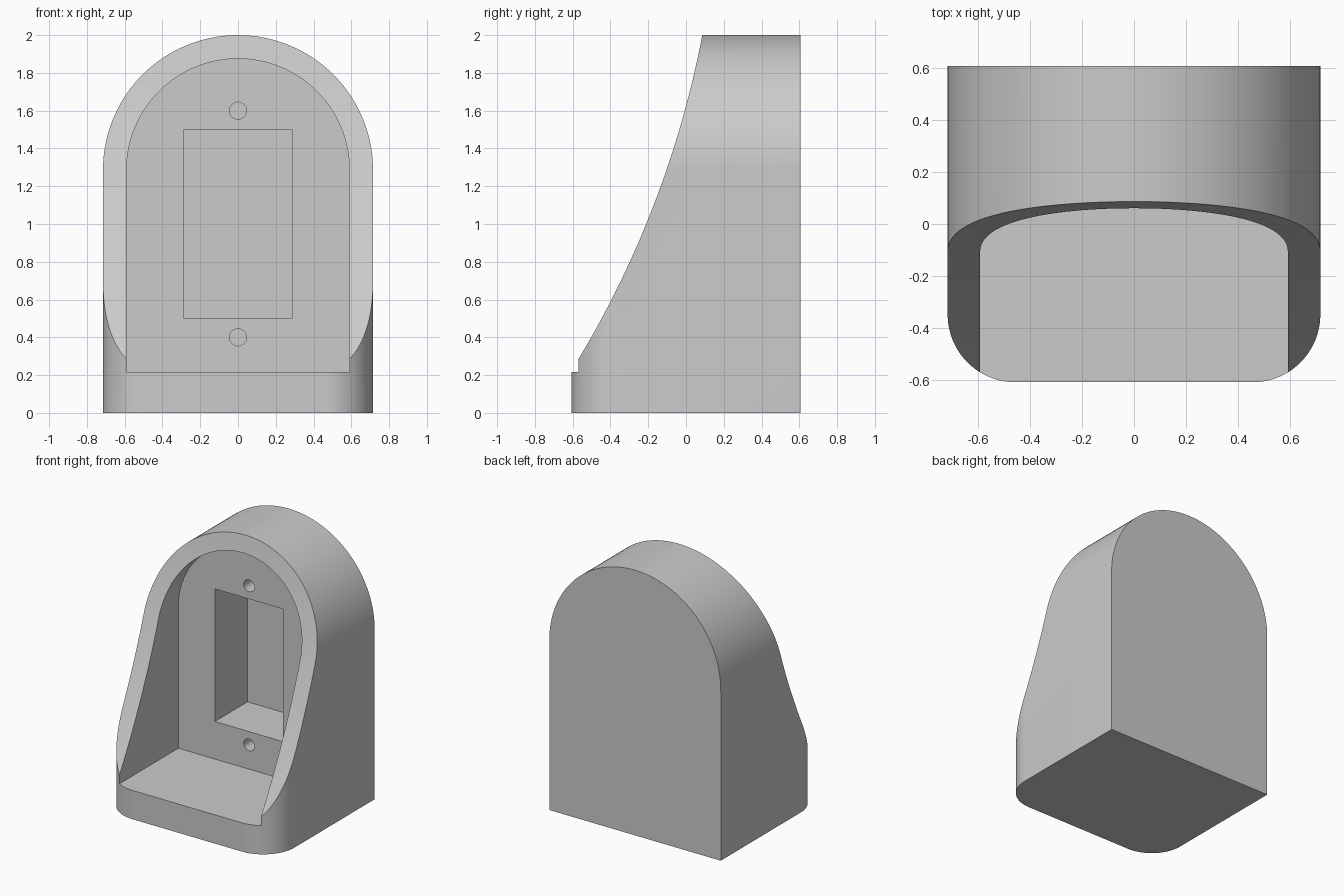
import bpy, bmesh
from math import sin, cos, pi, sqrt
from mathutils import Vector

if "Cube" in bpy.data.objects:
    bpy.data.objects.remove(bpy.data.objects["Cube"])

W, D = 0.715, 0.607      # half width, half depth
SPRING = 1.285           # height where the arches begin
FLOOR, BACK = 0.217, 0.132


def prism(name, pts, sweep):
    """Closed solid from a planar outline swept along a vector."""
    bm = bmesh.new()
    face = bm.faces.new([bm.verts.new(p) for p in pts])
    ext = bmesh.ops.extrude_face_region(bm, geom=[face])
    moved = [v for v in ext["geom"] if isinstance(v, bmesh.types.BMVert)]
    bmesh.ops.translate(bm, verts=moved, vec=Vector(sweep))
    bmesh.ops.recalc_face_normals(bm, faces=bm.faces)
    mesh = bpy.data.meshes.new(name)
    bm.to_mesh(mesh)
    bm.free()
    obj = bpy.data.objects.new(name, mesh)
    bpy.context.collection.objects.link(obj)
    return obj


def arc(cx, cy, r, a0, a1, n):
    return [(cx + r * cos(a0 + (a1 - a0) * i / n), cy + r * sin(a0 + (a1 - a0) * i / n))
            for i in range(n + 1)]


def arch(name, half, bottom, y0, y1):
    pts = [(-half, bottom), (half, bottom)] + arc(0, SPRING, half, 0, pi, 64)
    return prism(name, [(x, y0, z) for x, z in pts], (0, y1 - y0, 0))


def boolean(target, tool, op="DIFFERENCE"):
    mod = target.modifiers.new(tool.name, "BOOLEAN")
    mod.operation, mod.solver, mod.object = op, "EXACT", tool
    tool.hide_render = True
    bpy.context.view_layer.objects.active = target
    bpy.ops.object.modifier_apply(modifier=mod.name)
    bpy.data.objects.remove(tool)


# Arched body with rounded front corners
body = arch("arched_housing", W, 0, -1, D)
R = 0.26
plan = ([(0.9, 0.9), (-0.9, 0.9), (-0.9, -D + R), (-W, -D + R)]
        + arc(-W + R, -D + R, R, pi, 1.5 * pi, 20)[1:]
        + arc(W - R, -D + R, R, 1.5 * pi, 2 * pi, 20) + [(0.9, -D + R)])
boolean(body, prism("plan_outline", [(x, y, -0.1) for x, y in plan], (0, 0, 2.4)), "INTERSECT")

# Concave sloping front
slope = []
for i in range(49):
    z = 0.1 + 2.1 * i / 48
    slope.append((-5.075 + sqrt(5.255 ** 2 - (z - 2.989) ** 2), z))
slope += [(-1.0, 2.2), (-1.0, 0.1)]
boolean(body, prism("front_slope", [(-1, y, z) for y, z in slope], (2, 0, 0)))

# Arched recess, rectangular pocket and screw holes
boolean(body, arch("recess", 0.59, FLOOR, -1, BACK))
pocket = [(-0.285, 0.5), (0.285, 0.5), (0.285, 1.5), (-0.285, 1.5)]
boolean(body, prism("pocket", [(x, 0, z) for x, z in pocket], (0, 0.52, 0)))
for z in (0.4, 1.6):
    ring = arc(0, z, 0.045, 0, 2 * pi, 32)[:-1]
    boolean(body, prism("screw_hole", [(x, 0, h) for x, h in ring], (0, 0.38, 0)))

# Smooth curves, crisp edges
bpy.ops.object.select_all(action="DESELECT")
body.select_set(True)
bpy.context.view_layer.objects.active = body
bpy.ops.object.shade_smooth_by_angle()
